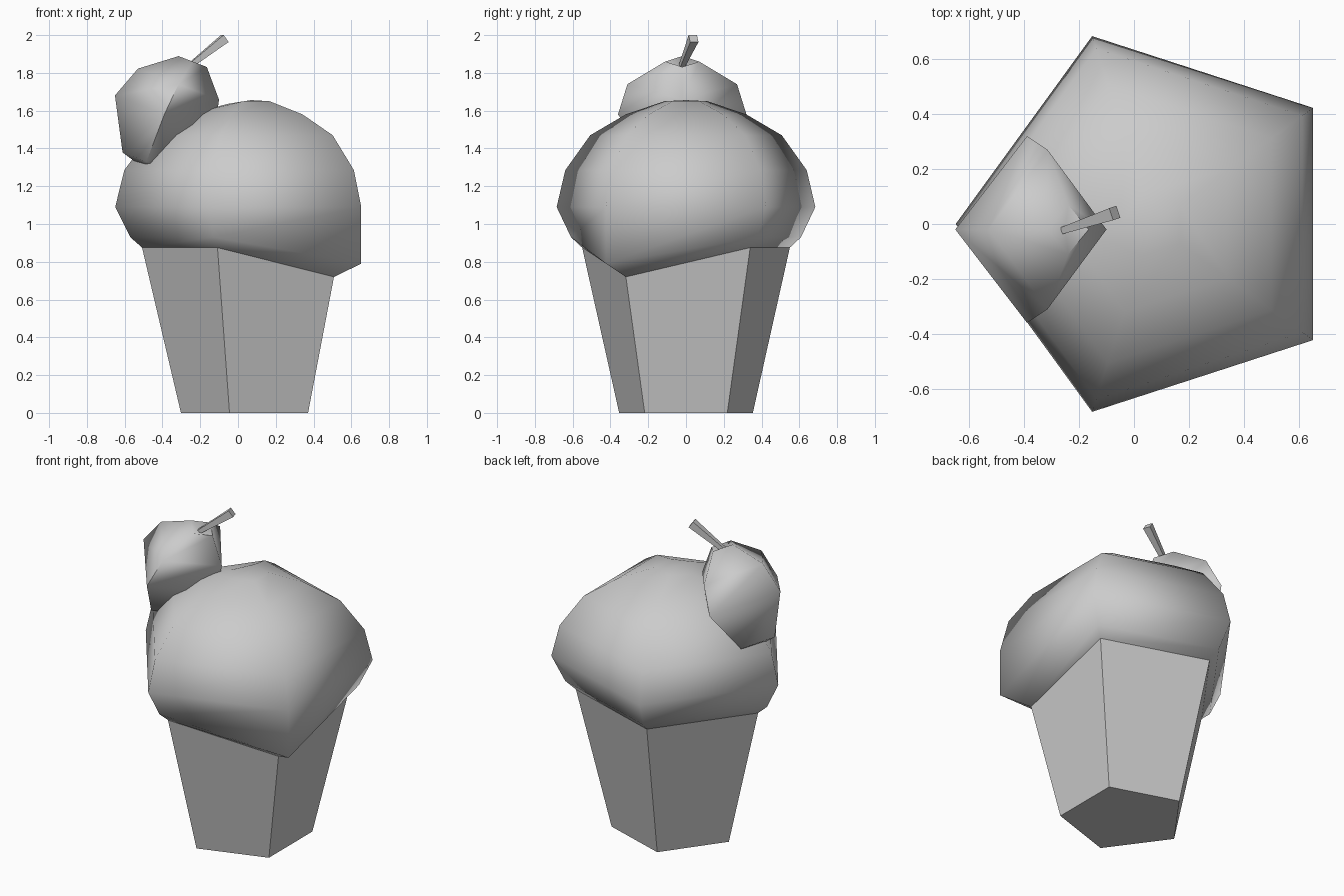
import bpy
from math import cos, sin, pi, radians
from mathutils import Vector

if "Cube" in bpy.data.objects:
    bpy.data.objects.remove(bpy.data.objects["Cube"])


def make(name, rings, smooth=0, cap_start=None, cap_end=None):
    """Skin a list of equal-length rings; caps: None, 'face' or an apex point."""
    n = len(rings[0])
    verts = [Vector(p) for r in rings for p in r]
    faces = []
    for k in range(len(rings) - 1):
        for i in range(n):
            j = (i + 1) % n
            faces.append((k*n + i, k*n + j, (k+1)*n + j, (k+1)*n + i))
    first = list(range(n))
    last = [(len(rings) - 1)*n + i for i in range(n)]
    for loop, cap in ((first[::-1], cap_start), (last, cap_end)):
        if cap == 'face':
            faces.append(tuple(loop))
        elif cap is not None:
            verts.append(Vector(cap))
            for i in range(n):
                faces.append((loop[i], loop[(i + 1) % n], len(verts) - 1))
    mesh = bpy.data.meshes.new(name)
    mesh.from_pydata(verts, [], faces)
    obj = bpy.data.objects.new(name, mesh)
    bpy.context.collection.objects.link(obj)
    if smooth:
        bpy.ops.object.select_all(action='DESELECT')
        bpy.context.view_layer.objects.active = obj
        obj.select_set(True)
        bpy.ops.object.shade_smooth_by_angle(angle=radians(smooth))
    return obj


CX = 0.07       # axis of the five-sided cup
DRIP = 4        # index of the front right corner


def pentagon(r, z):
    return [Vector((CX + r*cos(pi/5 + i*2*pi/5), r*sin(pi/5 + i*2*pi/5), z))
            for i in range(5)]


# Cup, with its rim lowered under the drip
base, rim = pentagon(0.372, 0), pentagon(0.578, 0.875)
rim[DRIP] = base[DRIP].lerp(rim[DRIP], 0.72 / 0.875)
make("cup", [base, rim], cap_start='face')

# Frosting dome, sagging at the front right corner
profile = [(0.64, 0.93), (0.72, 1.09), (0.672, 1.285),
           (0.533, 1.47), (0.336, 1.58), (0.12, 1.65)]
dome = [rim] + [pentagon(r, z) for r, z in profile]
dome[1][DRIP] = pentagon(0.72, 0.79)[DRIP]
dome[-1][2].z = 1.637
make("frosting", dome, smooth=80, cap_end=(CX, 0, 1.656))

# Cherry: tilted four-sided rings (centre x, centre z, half width, half depth)
tilt = radians(21)
side = Vector((cos(tilt), 0, -sin(tilt)))
depth = Vector((0, 1, 0))


def tilted_ring(x, z, w, d):
    c = Vector((x, -0.02, z))
    return [c + side*w, c + depth*d, c - side*w, c - depth*d]


cherry = [tilted_ring(*r) for r in
          [(-0.485, 1.33, 0.135, 0.16), (-0.39, 1.58, 0.28, 0.34),
           (-0.315, 1.74, 0.23, 0.29), (-0.24, 1.86, 0.08, 0.09)]]
make("cherry", cherry, smooth=80, cap_start=(-0.49, -0.02, 1.29),
     cap_end=(-0.25, -0.02, 1.83))

# Stem: square rod widening toward the tip
start, tip = Vector((-0.265, -0.025, 1.83)), Vector((-0.07, 0.04, 1.982))
axis = (tip - start).normalized()
u = axis.cross(Vector((0, 0, 1))).normalized()
v = axis.cross(u)


def square(c, s):
    return [c + u*a*s + v*b*s for a, b in ((-1, -1), (1, -1), (1, 1), (-1, 1))]


make("stem", [square(start, 0.012), square(tip, 0.023)],
     cap_start='face', cap_end='face')
